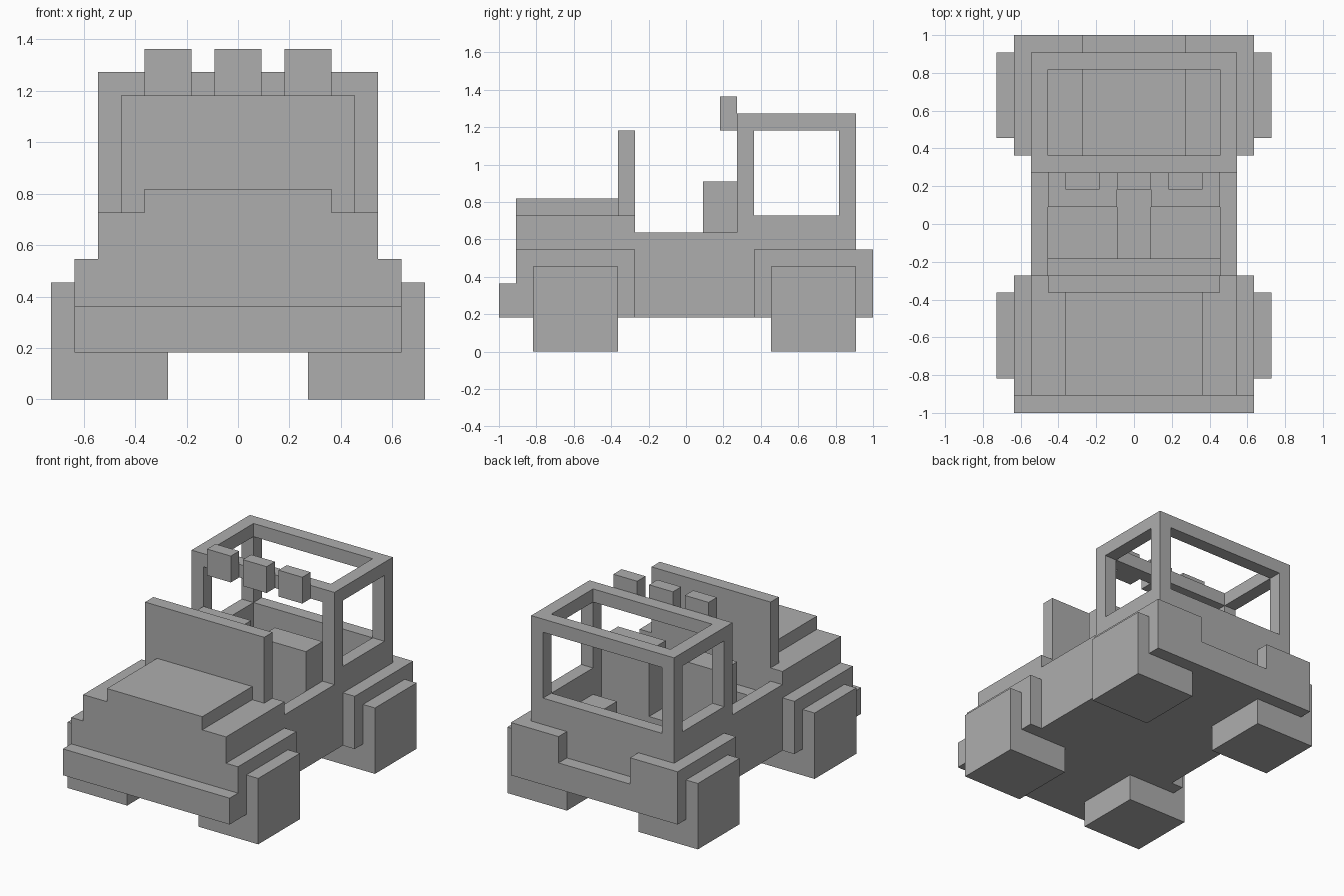
import bpy

# Remove the default cube only
old = bpy.data.objects.get("Cube")
if old:
    bpy.data.objects.remove(old, do_unlink=True)

UNIT = 1 / 11  # one block; the vehicle is 22 blocks long

paint = bpy.data.materials.new("plain_grey")
paint.use_nodes = True
GREY = (0.42, 0.42, 0.42, 1)
paint.diffuse_color = GREY
paint.node_tree.nodes["Principled BSDF"].inputs["Base Color"].default_value = GREY


def box(name, x, y, z):
    """Block given by its (low, high) range on each axis, in block units."""
    spans = (x, y, z)
    centre = [(lo + hi) / 2 * UNIT for lo, hi in spans]
    bpy.ops.mesh.primitive_cube_add(size=1, location=centre)
    obj = bpy.context.object
    obj.name = name
    for v in obj.data.vertices:
        for i, (lo, hi) in enumerate(spans):
            v.co[i] *= (hi - lo) * UNIT
    obj.data.materials.append(paint)
    return obj


def pair(name, x, y, z):
    """The same block on both sides of the vehicle."""
    box("left_" + name, x, y, z)
    box("right_" + name, (-x[1], -x[0]), y, z)


# Wheels
pair("front_wheel", (3, 8), (-9, -4), (0, 5))
pair("rear_wheel", (3, 8), (5, 10), (0, 5))

# Nose, bonnet and front bumper
box("nose", (-6, 6), (-10, -3), (2, 8))
box("bonnet", (-4, 4), (-10, -4), (8, 9))
box("front_bumper", (-7, 7), (-11, -10), (2, 4))
pair("front_fender", (6, 7), (-10, -3), (2, 6))

# Open tub
box("floor", (-6, 6), (-3, 10), (2, 3))
pair("door", (5, 6), (-3, 3), (3, 7))
pair("rear_side", (5, 6), (3, 10), (3, 8))
box("tailgate", (-5, 5), (9, 10), (3, 8))

# Rear fenders reach into the cargo bay, with a low bumper between them
pair("rear_fender", (3, 5), (4, 9), (3, 6))
pair("rear_fender_flare", (6, 7), (4, 11), (2, 6))
pair("rear_corner", (3, 6), (10, 11), (2, 6))
box("rear_bumper", (-3, 3), (10, 11), (2, 4))

# Cabin
box("windshield", (-5, 5), (-4, -3), (8, 13))
box("dashboard", (-5, 5), (-3, -2), (3, 6))
box("console", (-1, 1), (-2, 3), (3, 5))
pair("seat", (1, 5), (1, 3), (3, 10))

# Roll cage
for end, y in (("front", (3, 4)), ("rear", (9, 10))):
    pair(end + "_cage_post", (5, 6), y, (8, 13))
    box(end + "_cage_beam", (-6, 6), y, (13, 14))
pair("cage_rail", (5, 6), (4, 9), (13, 14))

# Roof lamps
for name, x in (("right", -3), ("middle", 0), ("left", 3)):
    box(name + "_roof_lamp", (x - 1, x + 1), (2, 3), (13, 15))
